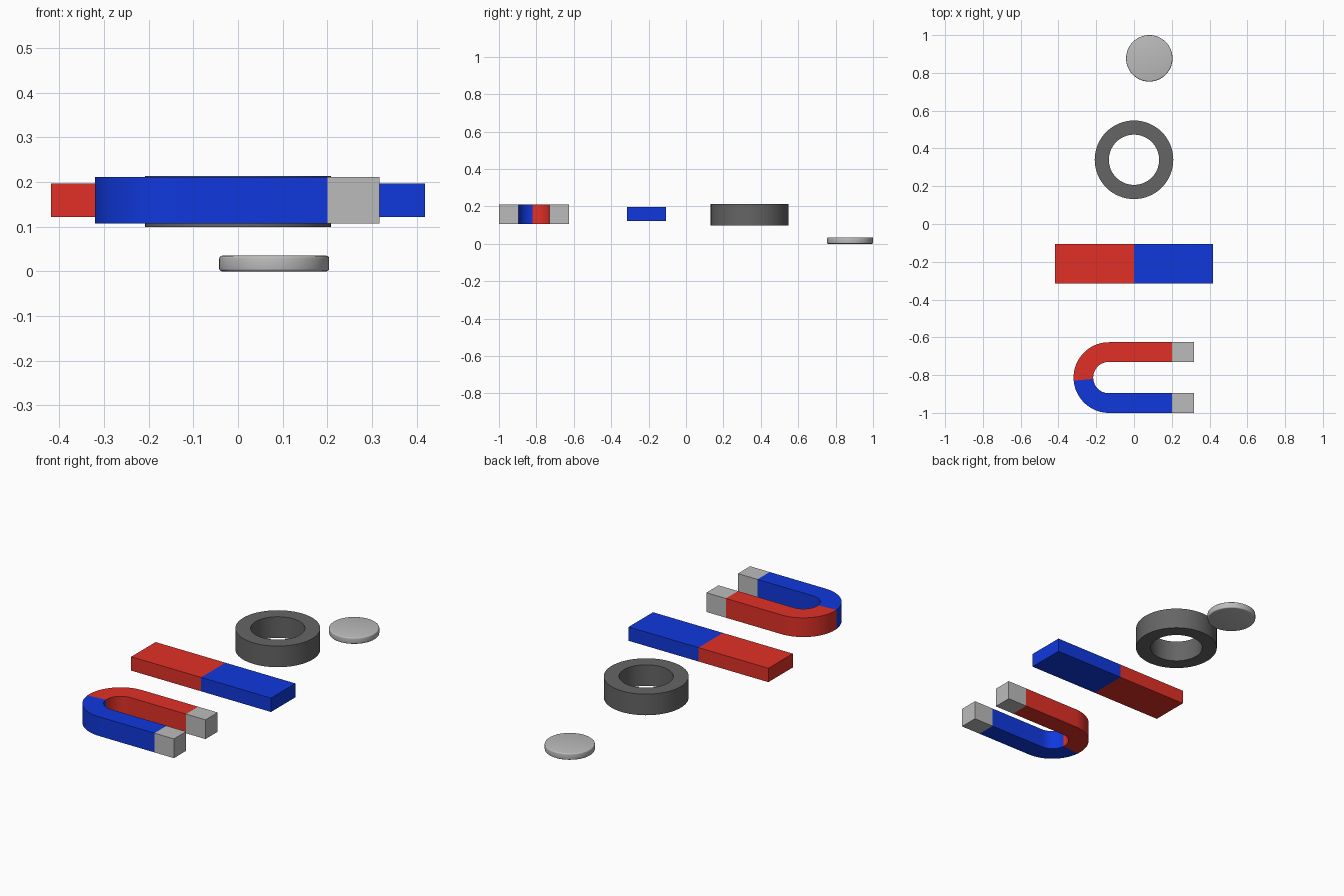
import bpy, bmesh
from math import sin, cos, pi, radians

if "Cube" in bpy.data.objects:
    bpy.data.objects.remove(bpy.data.objects["Cube"])


def material(name, rgb):
    m = bpy.data.materials.new(name)
    m.diffuse_color = (*rgb, 1)
    m.use_nodes = True
    m.node_tree.nodes["Principled BSDF"].inputs["Base Color"].default_value = m.diffuse_color
    return m


RED = material("red_paint", (0.75, 0.03, 0.02))
BLUE = material("blue_paint", (0.005, 0.04, 0.72))
STEEL = material("bare_steel", (0.5, 0.5, 0.5))
FERRITE = material("dark_ferrite", (0.13, 0.13, 0.13))


def finish(name, bm, mats):
    bmesh.ops.recalc_face_normals(bm, faces=bm.faces[:])
    me = bpy.data.meshes.new(name)
    bm.to_mesh(me)
    bm.free()
    for m in mats:
        me.materials.append(m)
    ob = bpy.data.objects.new(name, me)
    bpy.context.collection.objects.link(ob)
    bpy.ops.object.select_all(action='DESELECT')
    ob.select_set(True)
    bpy.context.view_layer.objects.active = ob
    bpy.ops.object.shade_smooth_by_angle(angle=radians(35))
    return ob


def sweep(name, sections, z0, z1, mats, slots):
    """Rectangular bar through (outer xy, inner xy) stations; slots colour each span."""
    bm = bmesh.new()
    rings = [[bm.verts.new((*p, z)) for p, z in ((a, z0), (b, z0), (b, z1), (a, z1))]
             for a, b in sections]
    for r, s, slot in zip(rings, rings[1:], slots):
        for i in range(4):
            j = (i + 1) % 4
            bm.faces.new((r[i], r[j], s[j], s[i])).material_index = slot
    bm.faces.new(rings[0]).material_index = slots[0]
    bm.faces.new(rings[-1]).material_index = slots[-1]
    return finish(name, bm, mats)


def lathe(name, profile, centre, mat, closed, steps=64):
    """Revolve an (r, z) profile about a vertical axis at centre."""
    bm = bmesh.new()
    cols = [[bm.verts.new((centre[0] + r * cos(2 * pi * k / steps),
                           centre[1] + r * sin(2 * pi * k / steps), z))
             for r, z in profile] for k in range(steps)]
    n = len(profile)
    for k in range(steps):
        a, b = cols[k], cols[(k + 1) % steps]
        for i in range(n if closed else n - 1):
            j = (i + 1) % n
            bm.faces.new((a[i], b[i], b[j], a[j]))
    if not closed:
        bm.faces.new([c[0] for c in cols])
        bm.faces.new([c[-1] for c in cols])
    return finish(name, bm, [mat])


# Bar magnet, red half and blue half
sweep("bar_magnet", [((x, -0.315), (x, -0.107)) for x in (-0.418, 0, 0.418)],
      0.122, 0.197, [RED, BLUE], [0, 1])

# Horseshoe magnet: steel tip, red arm, bend, blue arm, steel tip
CX, CY, RO, RI = -0.133, -0.813, 0.187, 0.083
TIP, ARM, N = 0.317, 0.2, 36
stations = [((x, CY + RO), (x, CY + RI)) for x in (TIP, ARM)]
for k in range(N + 1):
    t = pi / 2 + pi * k / N
    stations.append(((CX + RO * cos(t), CY + RO * sin(t)),
                     (CX + RI * cos(t), CY + RI * sin(t))))
stations += [((x, CY - RO), (x, CY - RI)) for x in (ARM, TIP)]
red_spans = N // 2 + 1   # the colour change lies just past the middle of the bend
sweep("horseshoe_magnet", stations, 0.107, 0.211, [RED, BLUE, STEEL],
      [2, 0] + [0] * red_spans + [1] * (N - red_spans) + [1, 2])

# Ring magnet
lathe("ring_magnet", [(0.208, 0.099), (0.208, 0.213), (0.133, 0.213), (0.133, 0.099)],
      (0, 0.34), FERRITE, True)

# Disc magnet with rounded rims
B = 0.006
R, Z0, Z1 = 0.123, 0.0, 0.035
arc = [radians(a) for a in (90, 60, 30, 0)]
rim = [(R - B + B * cos(a), Z0 + B - B * sin(a)) for a in arc]
rim += [(R - B + B * cos(a), Z1 - B + B * sin(a)) for a in reversed(arc)]
lathe("disc_magnet", rim, (0.081, 0.877), STEEL, False)
